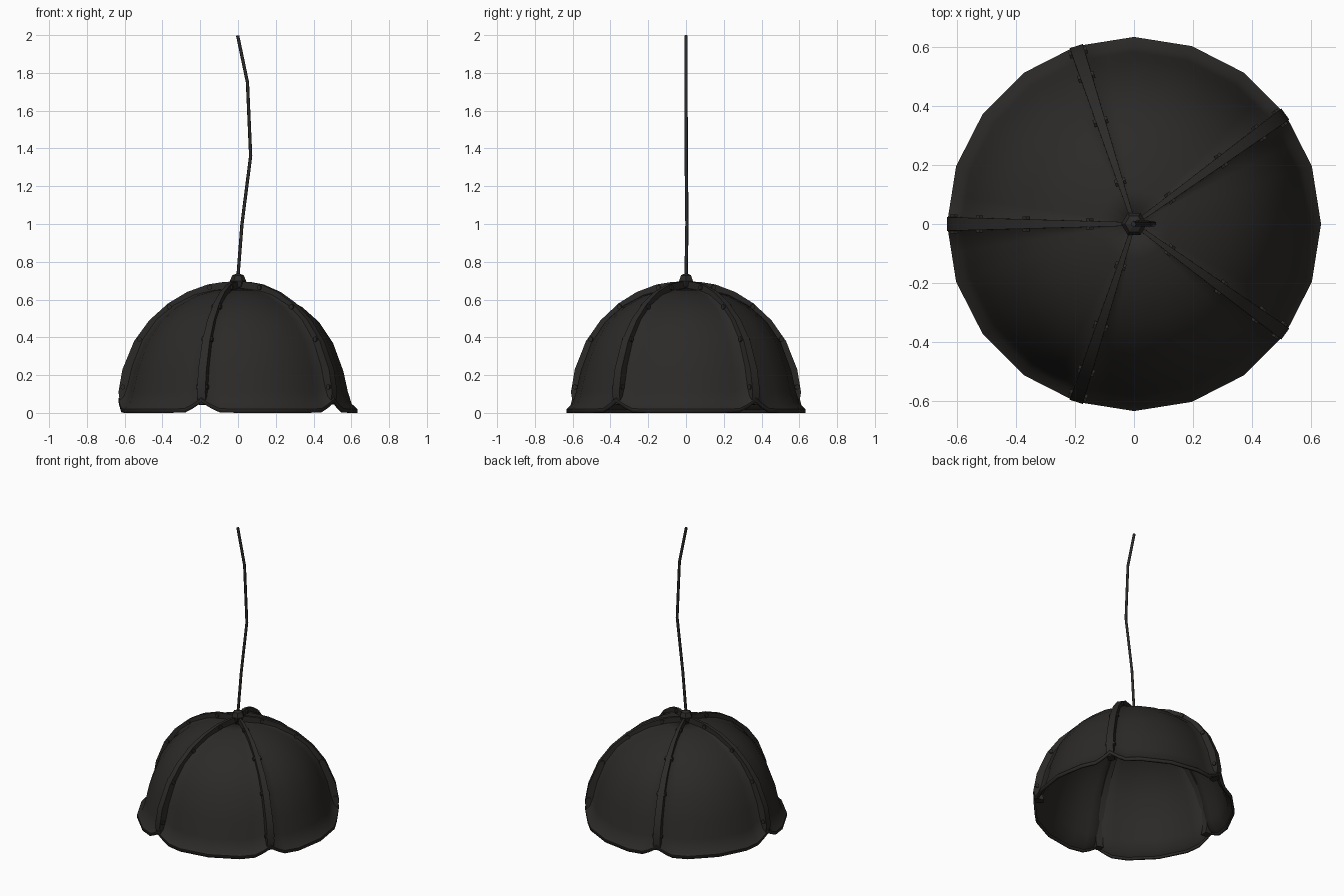
import bpy, bmesh
from math import radians, cos, sin, pi
from mathutils import Matrix, Vector

if "Cube" in bpy.data.objects:
    bpy.data.objects.remove(bpy.data.objects["Cube"])

mat = bpy.data.materials.new("dark_metal")
mat.diffuse_color = (0.025, 0.023, 0.021, 1)
mat.use_nodes = True
mat.node_tree.nodes["Principled BSDF"].inputs["Base Color"].default_value = mat.diffuse_color
SEAMS = [36 + 72 * i for i in range(5)]


def finish(bm, name, smooth=None):
    me = bpy.data.meshes.new(name)
    bm.to_mesh(me)
    bm.free()
    ob = bpy.data.objects.new(name, me)
    bpy.context.collection.objects.link(ob)
    me.materials.append(mat)
    if smooth:
        bpy.ops.object.select_all(action='DESELECT')
        ob.select_set(True)
        bpy.context.view_layer.objects.active = ob
        bpy.ops.object.shade_smooth_by_angle(angle=radians(smooth))
    return ob


# Five-panel dome: 20-sided, with the rim lifted into a notch at each seam
PROFILE = [(.633, 0), (.633, .02), (.602, .048), (.582, .11), (.558, .22), (.503, .37),
           (.43, .48), (.34, .56), (.23, .62), (.12, .65), (.02, .66)]
OFFSETS = [0, 2.6, 5, 9, 18, 36, 54, 63, 67, 69.4]
bm = bmesh.new()
cols = []
for seam in SEAMS:
    for off in OFFSETS:
        edge = min(off, 72 - off)
        lift = 0.058 * max(0, 1 - edge / 10) ** 1.3
        flat = cos(radians(9)) / cos(radians(off % 18 - 9))   # keep on the 20-gon's sides
        flange = 0.01 * max(0, 1 - edge / 5)                  # panel edge curls up to the rib
        a = radians(seam + off)
        col = []
        for k, (r, z) in enumerate(PROFILE):
            f = flange if 1 < k < 10 else 0
            n = Vector((r, z)).normalized() * f
            rr = r * flat + n.x
            col.append(bm.verts.new((rr * cos(a), rr * sin(a),
                                     lift + z * (1 - lift / .66) + n.y)))
        cols.append(col)
for c0, c1 in zip(cols, cols[1:] + cols[:1]):
    for k in range(len(PROFILE) - 1):
        bm.faces.new((c0[k], c1[k], c1[k + 1], c0[k + 1]))
dome = finish(bm, "shade_panels", 40)
sol = dome.modifiers.new("thickness", 'SOLIDIFY')
sol.thickness = 0.014
sol.offset = -1

# Raised seam ribs, tapering toward the top
RIB = [(.622, .045), (.633, .11), (.612, .23), (.55, .38), (.47, .49), (.37, .58),
       (.27, .64), (.16, .68), (.07, .694), (.0, .695)]


def half_width(r):
    return 0.006 + 0.027 * r


for i, seam in enumerate(SEAMS):
    bm = bmesh.new()
    rings = []
    for r, z in RIB:
        d = Vector((r, z)).normalized() * 0.054
        ri, zi = r - d.x, z - d.y
        w = half_width(r)
        rings.append([bm.verts.new(p) for p in
                      ((r, -w, z), (r, w, z), (ri, w, zi), (ri, -w, zi))])
    for a, b in zip(rings, rings[1:]):
        for k in range(4):
            j = (k + 1) % 4
            bm.faces.new((a[k], a[j], b[j], b[k]))
    bm.faces.new(rings[0])
    bm.faces.new(rings[-1])
    bmesh.ops.recalc_face_normals(bm, faces=bm.faces)
    # Rivets through the rib
    for r, z in ((.61, .137), (.523, .39), (.365, .562), (.15, .664)):
        m = Matrix.Translation((r, 0, z)) @ Matrix.Rotation(pi / 2, 4, 'X')
        bmesh.ops.create_cone(bm, cap_ends=True, segments=6, radius1=.014, radius2=.014,
                              depth=2 * half_width(r) + .018, matrix=m)
    bm.transform(Matrix.Rotation(radians(seam), 4, 'Z'))
    finish(bm, f"seam_rib_{i + 1}", 35)

# Faceted knob at the top
bm = bmesh.new()
bmesh.ops.create_uvsphere(bm, u_segments=6, v_segments=4, radius=0.043,
                          matrix=Matrix.Translation((0, 0, .698)) @ Matrix.Rotation(pi / 6, 4, 'Z'))
finish(bm, "top_knob")

# Bent hanging cable
cu = bpy.data.curves.new("cable", 'CURVE')
cu.dimensions = '3D'
cu.bevel_depth = 0.009
cu.bevel_resolution = 1
cu.use_fill_caps = True
path = [(-.002, 0, .7), (.021, .005, 1.0), (.067, .001, 1.36), (.05, 0, 1.75), (-.002, 0, 1.998)]
sp = cu.splines.new('POLY')
sp.points.add(len(path) - 1)
for p, co in zip(sp.points, path):
    p.co = (*co, 1)
cu.materials.append(mat)
bpy.context.collection.objects.link(bpy.data.objects.new("cable", cu))
